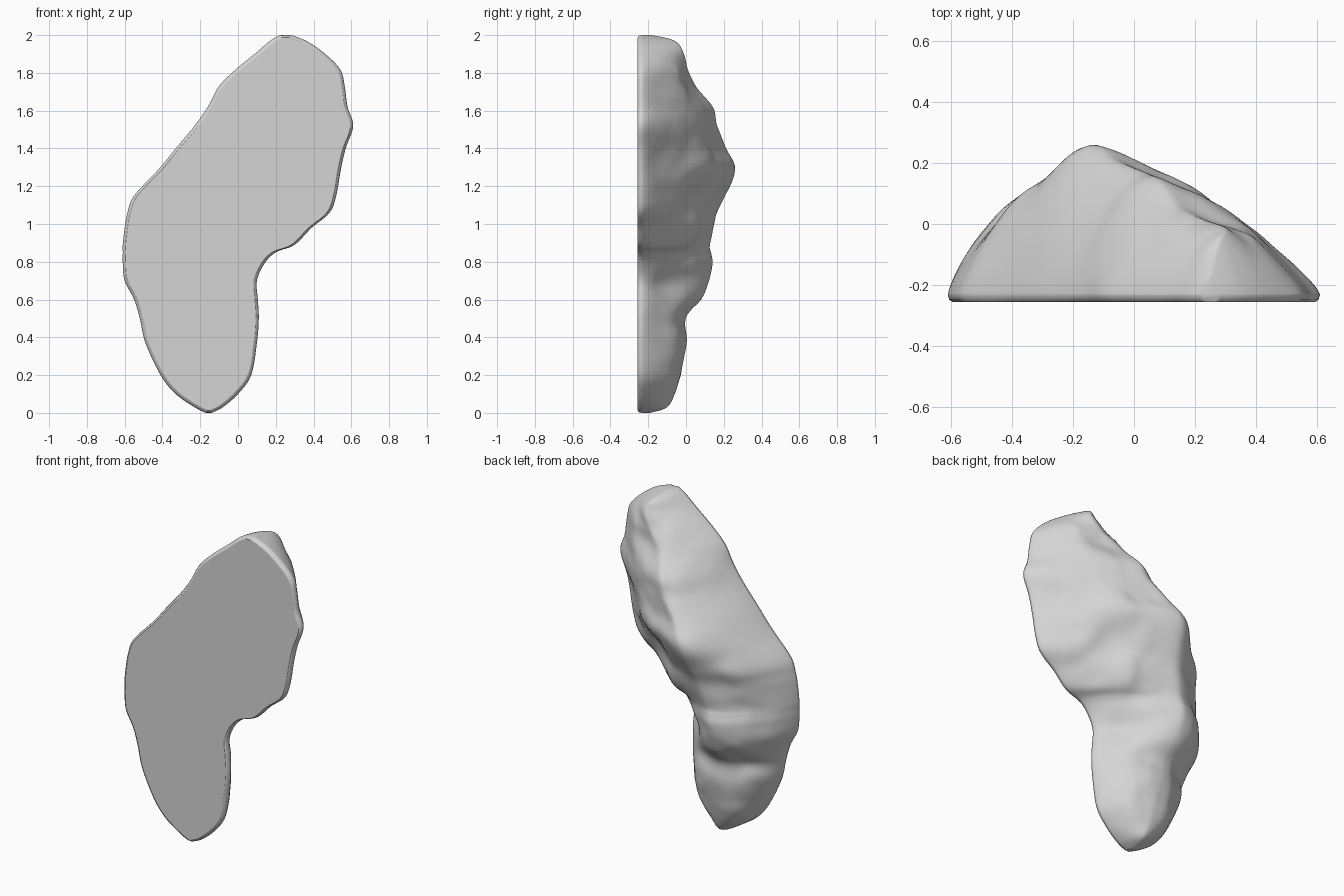
import bpy
import bmesh
import math
from mathutils import Vector, noise

if "Cube" in bpy.data.objects:
    bpy.data.objects.remove(bpy.data.objects["Cube"])

FRONT = -0.256     # plane of the flat front
RIM = 0.024        # depth of the rounded rim
COLS = 72
STEPS = 6

# Stations up the stone: z, left edge, right edge, ridge x, ridge y
stations = [Vector(s) for s in (
    (0, -.17, -.14, -.16, -.19),
    (.03, -.23, -.08, -.16, -.1),
    (.1, -.33, 0, -.17, -.06),
    (.2, -.41, .07, -.18, -.03),
    (.37, -.49, .1, -.2, .005),
    (.5, -.52, .11, -.22, 0),
    (.6, -.55, .105, -.24, .08),
    (.7, -.6, .1, -.25, .12),
    (.79, -.61, .14, -.25, .14),
    (.85, -.61, .2, -.24, .13),
    (.89, -.61, .3, -.23, .125),
    (.98, -.6, .39, -.2, .145),
    (1.06, -.585, .485, -.18, .165),
    (1.15, -.55, .52, -.16, .21),
    (1.29, -.42, .545, -.13, .258),
    (1.4, -.33, .57, -.07, .21),
    (1.52, -.23, .61, .04, .165),
    (1.62, -.16, .58, .08, .145),
    (1.73, -.1, .565, .15, .05),
    (1.82, -.01, .54, .24, .01),
    (1.91, .1, .45, .3, -.015),
    (1.97, .17, .36, .28, -.06),
    (2, .22, .28, .25, -.18),
)]

# Local lobes and hollows: x, z, height, radius
lobes = (
    (.52, 1.32, -.06, .1),
    (.43, 1.17, -.04, .08),
    (.38, 1.76, .04, .12),
    (.2, 1.36, .03, .1),
    (.15, 1.13, -.04, .1),
    (.08, .93, .03, .11),
    (.02, .67, -.06, .1),
    (-.38, .52, -.03, .1),
    (0, .3, .03, .12),
)


def spline(points, steps):
    """Smooth run through all stations."""
    out = []
    for i in range(len(points) - 1):
        a, b, c = points[max(i - 1, 0)], points[i], points[i + 1]
        d = points[min(i + 2, len(points) - 1)]
        for k in range(steps):
            t = k / steps
            out.append(b + 0.5 * t * ((c - a) + t * (2 * a - 5 * b + 4 * c - d
                                      + t * (3 * (b - c) + d - a))))
    out.append(points[-1])
    return out


def depth(x, z, left, right, ridge, peak):
    """Back surface: falls from the ridge to the rim on either side."""
    # flanks are fuller on the foot and straighter on the wide upper part
    foot = 1 / (1 + math.exp(15 * (z - 0.65)))
    if x < ridge:
        s, power = (ridge - x) / (ridge - left), 1.65 + 0.7 * foot
    else:
        s, power = (x - ridge) / (right - ridge), 1.22 + 0.4 * foot
    s = min(max(s, 0), 1)
    y = FRONT + RIM + (peak - FRONT - RIM) * (1 - s ** power) ** 0.78
    relief = 0.025 * noise.noise(Vector((x * 5, 3, z * 5)))
    relief += 0.01 * noise.noise(Vector((x * 11, 7, z * 11)))
    for cx, cz, height, radius in lobes:
        relief += height * math.exp(-((x - cx) ** 2 + (z - cz) ** 2) / radius ** 2)
    # keep the edge and the crest close to their profiles
    fade = (1 - s ** 4) * min(1, 5 * (right - left)) * min(1, 6 * z, 6 * (2 - z))
    return max(y + relief * fade * (0.3 + 0.7 * min(1, 2 * s)), FRONT + RIM)


# Rock body: one closed loop per level, with a rounded rim round the flat front
bm = bmesh.new()
rings = []
for z, left, right, ridge, peak in spline(stations, STEPS):
    ring = []
    for j in range(COLS + 1):
        x = left + (right - left) * (1 - math.cos(math.pi * j / COLS)) / 2
        ring.append(bm.verts.new((x, depth(x, z, left, right, ridge, peak), z)))
    inset = min(0.016, (right - left) * 0.3)
    for x, share in ((right, 0.3), (right, 1), (left, 1), (left, 0.3)):
        side = -1 if x == right else 1
        y = FRONT if share == 1 else FRONT + RIM * 0.3
        flat_z = 1 + (z - 1) * (1 - 0.012 * share)
        ring.append(bm.verts.new((x + side * inset * share, y, flat_z)))
    rings.append(ring)

# Faces between levels, smooth everywhere but on the flat front
for low, high in zip(rings, rings[1:]):
    for j in range(len(low)):
        k = (j + 1) % len(low)
        face = bm.faces.new((low[j], low[k], high[k], high[j]))
        face.smooth = j != COLS + 2
for end in (rings[0], rings[-1]):
    bm.faces.new(end).smooth = True
bmesh.ops.recalc_face_normals(bm, faces=bm.faces)

mesh = bpy.data.meshes.new("rock")
bm.to_mesh(mesh)
bm.free()
rock = bpy.data.objects.new("rock", mesh)
bpy.context.collection.objects.link(rock)

# Pale grey stone
stone = bpy.data.materials.new("pale grey stone")
stone.use_nodes = True
colour = (0.66, 0.66, 0.66, 1)
stone.diffuse_color = colour
stone.node_tree.nodes["Principled BSDF"].inputs["Base Color"].default_value = colour
mesh.materials.append(stone)
